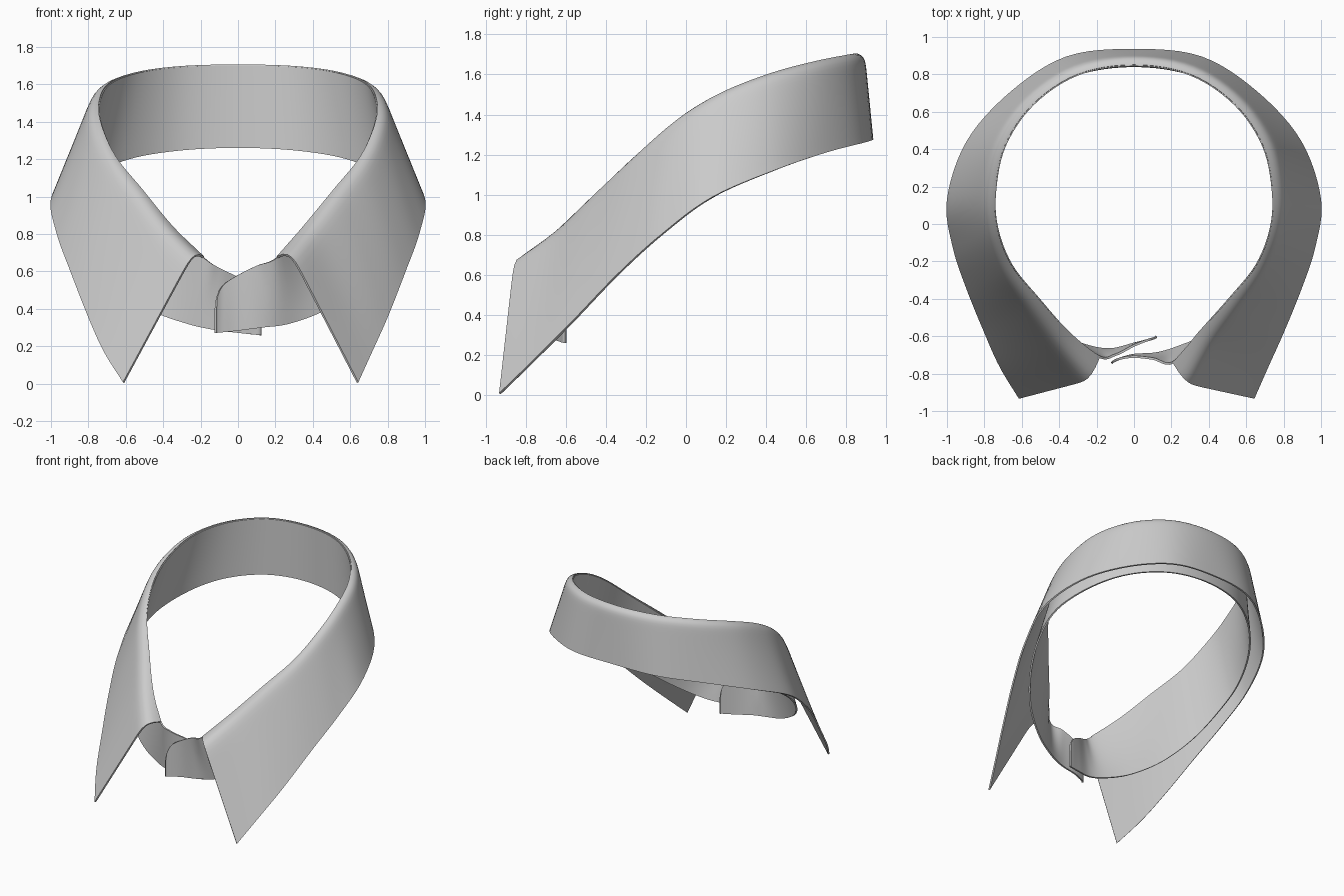
import bpy, math
from mathutils import Vector as V

if "Cube" in bpy.data.objects:
    bpy.data.objects.remove(bpy.data.objects["Cube"])

# half-collar guide lines, centre back to front (x > 0)
FOLD = [(0, .85, 1.70), (.3, .80, 1.692), (.54, .64, 1.66), (.69, .42, 1.60), (.742, .18, 1.505),
        (.732, -.02, 1.385), (.655, -.22, 1.21), (.51, -.40, 1.03), (.35, -.58, .835), (.21, -.74, .675)]
EDGE = [(0, .93, 1.275), (.36, .89, 1.26), (.66, .70, 1.21), (.89, .44, 1.12), (.995, .13, .985),
        (.965, -.12, .80), (.893, -.34, .60), (.80, -.57, .36), (.715, -.76, .17), (.64, -.93, .005)]
BASE = [(0, .845, 1.26), (.32, .795, 1.245), (.585, .635, 1.20), (.775, .42, 1.115), (.885, .16, 1.0),
        (.875, -.06, .855), (.795, -.26, .68), (.645, -.44, .51), (.45, -.57, .385), (.27, -.645, .32)]
ROLL = [.038, .038, .038, .038, .038, .038, .04, .055, .08, .135]
# front tabs of the stand
TAB_TOP = [(.1, -.72, .63), (0, -.71, .58), (-.075, -.72, .53), (-.11, -.735, .47), (-.12, -.745, .40)]
TAB_BASE = [(.13, -.69, .30), (0, -.70, .283), (-.075, -.72, .275), (-.11, -.735, .272), (-.12, -.745, .27)]
TUCK = [.02, .06, .1, .125, .145]
# the left front sits slightly closer to the centre
FOLD_L = FOLD[:-1] + [(.185, -.71, .675)]
EDGE_L = EDGE[:-1] + [(.612, -.93, .005)]


def full(right, left):
    """Join a mirrored left half and a right half into one line, left to right."""
    return [V((-x, y, z)) for x, y, z in reversed(left[1:])] + [V(p) for p in right]


def smooth(pts, n=6):
    """Catmull-Rom line through the points."""
    p = [2 * pts[0] - pts[1]] + pts + [2 * pts[-1] - pts[-2]]
    out = []
    for i in range(1, len(p) - 2):
        a, b, c, d = p[i - 1:i + 3]
        for k in range(n):
            t = k / n
            out.append(.5 * (2 * b + (c - a) * t + (2 * a - 5 * b + 4 * c - d) * t * t
                             + (3 * b - a - 3 * c + d) * t ** 3))
    return out + [pts[-1]]


def strip(name, top, low, roll, rows, thick):
    """Cloth strip between two lines, rolled outward just below the top line."""
    verts, faces, n = [], [], len(top)
    for i in range(n):
        f, e = top[i], low[i]
        tan = top[min(i + 1, n - 1)] - top[max(i - 1, 0)]
        nor = tan.cross(e - f).normalized()
        if nor.x * f.x + nor.y * f.y < 0:
            nor = -nor
        for r in range(rows + 1):
            t = (r / rows) ** 1.8
            verts.append(f.lerp(e, t) + nor * roll[i] * (1 - t) * (1 - math.exp(-25 * t)))
    w = rows + 1
    for i in range(n - 1):
        for r in range(rows):
            a = i * w + r
            faces.append((a, a + 1, a + w + 1, a + w))
    me = bpy.data.meshes.new(name)
    me.from_pydata(verts, [], faces)
    ob = bpy.data.objects.new(name, me)
    bpy.context.collection.objects.link(ob)
    s = ob.modifiers.new("cloth", 'SOLIDIFY')
    s.thickness, s.offset = thick, 0
    bpy.ops.object.select_all(action='DESELECT')
    ob.select_set(True)
    bpy.context.view_layer.objects.active = ob
    bpy.ops.object.modifier_apply(modifier=s.name)
    bpy.ops.object.shade_smooth_by_angle(angle=math.radians(50))
    return ob


# turned-down collar leaf with pointed ends
roll = [v.x for v in smooth([V((r, 0, 0)) for r in ROLL[:0:-1] + ROLL])]
strip("collar_leaf", smooth(full(FOLD, FOLD_L)), smooth(full(EDGE, EDGE_L)), roll, 16, .012)


# inner stand, the left tab tucked behind the right one
def tucked(tab):
    return [(x, y + d, z - .012) for (x, y, z), d in zip(tab, TUCK)]


top = smooth(full(FOLD + TAB_TOP, FOLD_L + tucked(TAB_TOP)))
base = smooth(full(BASE + TAB_BASE, BASE + tucked(TAB_BASE)))
strip("collar_stand", top, base, [0] * len(top), 10, .012)
